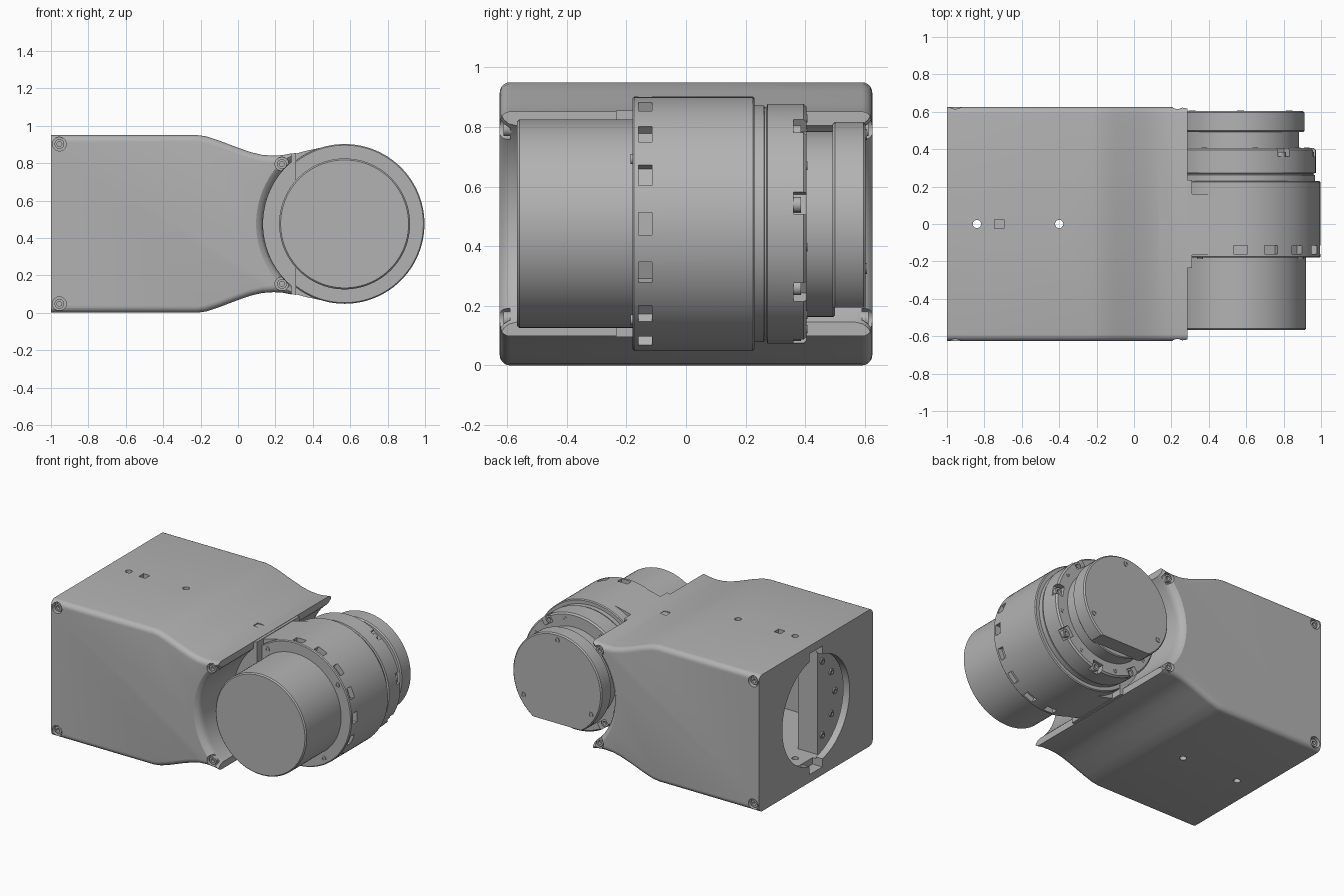
import bpy, bmesh, math
from mathutils import Matrix, Vector

cube = bpy.data.objects.get("Cube")
if cube:
    bpy.data.objects.remove(cube, do_unlink=True)

grey = bpy.data.materials.new("machined_grey")
grey.use_nodes = True
grey.diffuse_color = (0.45, 0.45, 0.45, 1)
grey.node_tree.nodes["Principled BSDF"].inputs["Base Color"].default_value = (0.45, 0.45, 0.45, 1)

MID = 0.475          # height of the symmetry plane
AXIS_X = 0.57        # joint axis, running along y
HALF = 0.625         # half width of the body


def finish(name, bm):
    bmesh.ops.recalc_face_normals(bm, faces=bm.faces[:])
    mesh = bpy.data.meshes.new(name)
    bm.to_mesh(mesh)
    bm.free()
    mesh.materials.append(grey)
    obj = bpy.data.objects.new(name, mesh)
    bpy.context.collection.objects.link(obj)
    return obj


def lathe(name, profile, centre=(AXIS_X, 0, MID), n=96, axis="Y"):
    """Revolve (radius, distance) points; first and last radius may be zero."""
    bm = bmesh.new()
    rings = []
    for r, d in profile:
        if r == 0:
            rings.append([bm.verts.new((0, 0, d))])
        else:
            rings.append([bm.verts.new((r * math.cos(t), r * math.sin(t), d))
                          for t in (math.tau * i / n for i in range(n))])
    for a, b in zip(rings, rings[1:]):
        for i in range(n):
            j = (i + 1) % n
            loop = [a[i % len(a)], a[j % len(a)], b[j % len(b)], b[i % len(b)]]
            bm.faces.new(list(dict.fromkeys(loop)))
    target = {"X": Vector((1, 0, 0)), "Y": Vector((0, 1, 0)), "Z": Vector((0, 0, 1))}[axis]
    turn = Vector((0, 0, 1)).rotation_difference(target).to_matrix().to_4x4()
    bm.transform(Matrix.Translation(centre) @ turn)
    return finish(name, bm)


def cylinder(name, r, d0, d1, bevel=0.0, **kw):
    rim = [(r, d0), (r, d1)]
    if bevel:
        rim = [(r - bevel, d0), (r, d0 + bevel), (r, d1 - bevel), (r - bevel, d1)]
    return lathe(name, [(0, d0)] + rim + [(0, d1)], **kw)


def prism(name, upper, y0, y1, bevel=0.0):
    """Extrude along y an outline mirrored about the mid height."""
    outline = upper + [(x, 2 * MID - z) for x, z in reversed(upper)]
    bm = bmesh.new()
    face = bm.faces.new([bm.verts.new((x, y0, z)) for x, z in outline])
    ext = bmesh.ops.extrude_face_region(bm, geom=[face])
    bmesh.ops.translate(bm, vec=(0, y1 - y0, 0),
                        verts=[v for v in ext["geom"] if isinstance(v, bmesh.types.BMVert)])
    if bevel:
        edges = [e for e in bm.edges if abs(e.verts[0].co.y - e.verts[1].co.y) < 1e-5
                 and abs(e.verts[0].co.x - e.verts[1].co.x) > 1e-4]
        bmesh.ops.bevel(bm, geom=edges, offset=bevel, segments=5, profile=0.5, affect="EDGES")
    return finish(name, bm)


def box(name, centre, size, angle=0.0):
    bm = bmesh.new()
    bmesh.ops.create_cube(bm, size=1)
    bm.transform(Matrix.Translation(centre) @ Matrix.Rotation(-angle, 4, "Y")
                 @ Matrix.Diagonal((*size, 1)))
    return finish(name, bm)


def cut(obj, cutters):
    for c in cutters:
        mod = obj.modifiers.new("cut", "BOOLEAN")
        mod.operation, mod.solver, mod.object = "DIFFERENCE", "EXACT", c
        bpy.context.view_layer.objects.active = obj
        bpy.ops.object.modifier_apply(modifier=mod.name)
        bpy.data.objects.remove(c, do_unlink=True)


def screw(name, centre, r, h, axis="Y"):
    """Socket screw head; negative h points it backwards along the axis."""
    lathe(name, [(0, 0), (r, 0), (r, h), (r * .5, h), (r * .5, h * .3), (0, h * .3)],
          centre=centre, n=16, axis=axis)


def polar(r, deg, y):
    a = math.radians(deg)
    return (AXIS_X + r * math.cos(a), y, MID + r * math.sin(a))


# Body shell
top_line = [(-1, .95), (-.22, .95), (-.17, .943), (-.1, .92), (0, .882),
            (.07, .858), (.13, .844), (.19, .84), (.24, .843), (.285, .852)]
body = prism("body_shell", top_line, -HALF, HALF, bevel=0.035)
cut(body, [
    # scooped end around the joint, flared at both sides
    lathe("scoop", [(0, -.7), (.5, -.7), (.475, -.626), (.452, -.612), (.441, -.595), (.436, -.57),
                    (.436, .57), (.441, .595), (.452, .612), (.475, .626), (.5, .7), (0, .7)]),
    box("cavity", (-.5, 0, MID), (.9, 1.14, .75)),
    # round opening with two keyways in the end wall
    cylinder("opening", .37, -.1, .1, centre=(-1, 0, MID), axis="X"),
    box("keyway", (-1, 0, MID), (.15, .14, .84)),
])
for x in (-.84, -.4):
    cut(body, [cylinder("pin_hole", .022, -.1, 1.1, centre=(x, 0, 0), n=24, axis="Z")])
for x, z in ((-.72, .95), (.16, .84)):
    cut(body, [box("square_pocket", (x, 0, z), (.05, .05, .06))])

# Corner screws in recesses on both sides
for side in (-1, 1):
    for x, dz in ((-.955, .427), (.235, .32)):
        for up in (-1, 1):
            z = MID + up * dz
            cut(body, [cylinder("recess", .037, -.035, .035, centre=(x, side * HALF, z), n=32)])
            screw("corner_screw", (x, side * (HALF - .04), z), .026, side * .028)

# Mounting block inside the opening
box("mounting_block", (-.85, -.35, MID), (.15, .45, .76))
for deg in (-56, -28, 0, 28, 56):
    a = math.radians(deg)
    screw("block_screw", (-.922, -.31 * math.cos(a), MID + .31 * math.sin(a)), .022, -.012, "X")

# Neck joining body and joint housing
prism("neck_collar", [(.08, .835), (.19, .838), (.25, .842), (.31, .855)], -.235, .235)
prism("neck", [(.1, .83), (.28, .843), (.36, .865), (.45, .884)], -.165, .16)

# Joint housing with a ring of notches behind the front flange
housing = cylinder("joint_housing", .427, -.18, .23, bevel=.006)
cut(housing, [box("notch", polar(.425, 22.5 * i, -.137), (.07, .045, .075),
                  math.radians(22.5 * i)) for i in range(16)])
for i in range(4):
    screw("flange_screw", polar(.388, 34 + 90 * i, -.178), .017, -.008)

# Front motor cover
cylinder("motor_cover", .35, -.567, -.15, bevel=.008)

# Rear output ring with bolt pockets
ring = lathe("output_ring", [(0, .2), (.397, .2), (.397, .262), (.39, .264), (.39, .27),
                             (.402, .273), (.402, .395), (.392, .405), (0, .405)])
for i in range(8):
    deg = 10 + 45 * i
    cut(ring, [box("pocket", polar(.385, deg, .385), (.07, .05, .075), math.radians(deg))])
    screw("ring_bolt", polar(.372, deg, .355), .026, .03)
    screw("ring_pin", polar(.362, deg + 22.5, .4), .014, .008)

# Rear discs, the outer one flattened underneath
cylinder("inner_disc", .312, .39, .5, bevel=.006)
cap = cylinder("end_cap", .342, .492, .603, bevel=.008)
cut(cap, [box("flat", (AXIS_X, .55, .095), (1, .3, .2))])
for deg in (90, 210, 330):
    screw("cap_screw", polar(.3, deg, .6), .018, .008)

# Smooth curved faces, keep edges crisp
for obj in bpy.context.scene.objects:
    obj.select_set(obj.type == "MESH")
bpy.context.view_layer.objects.active = body
bpy.ops.object.shade_smooth_by_angle(angle=math.radians(30))
